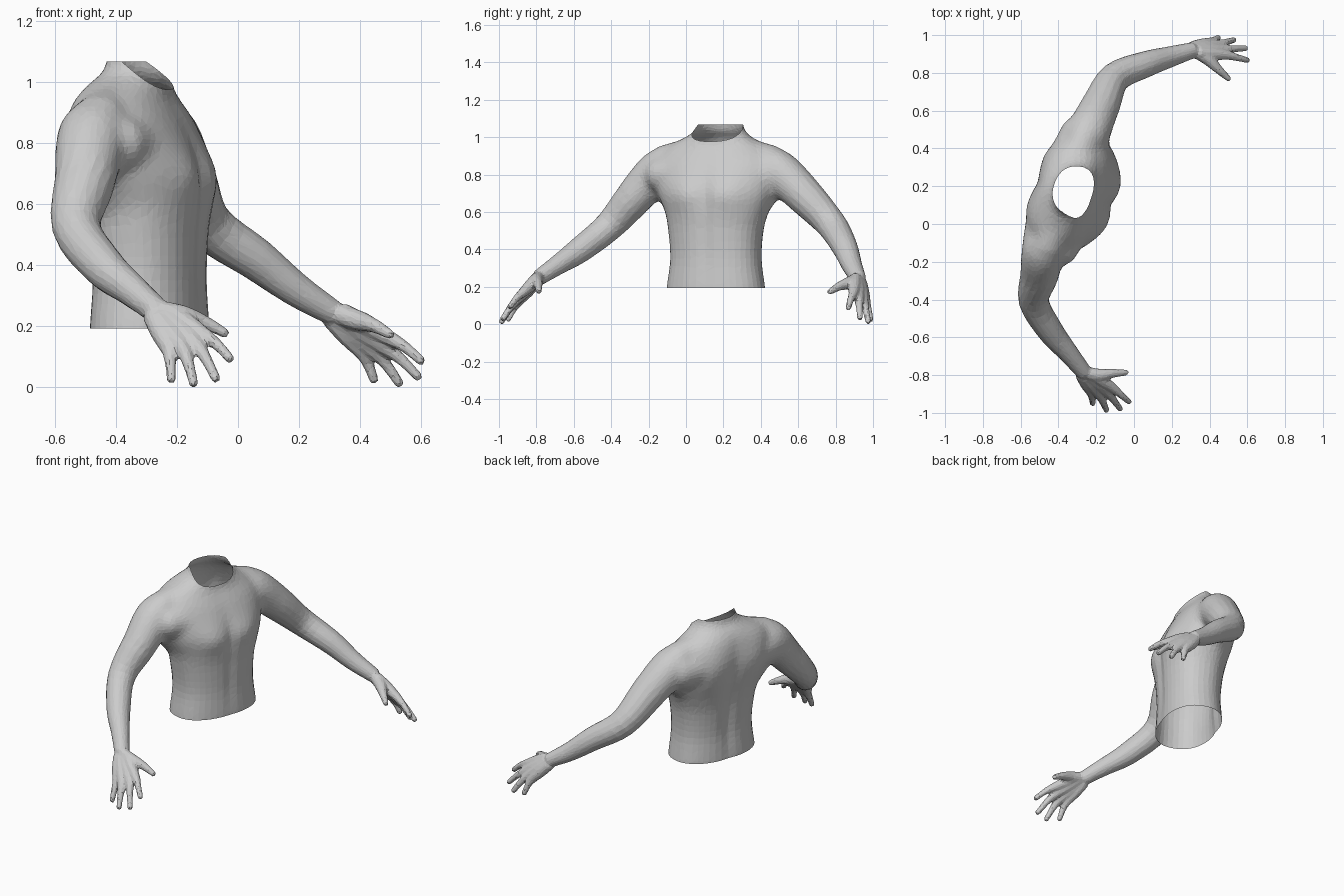
import bpy, bmesh, math
from mathutils import Vector

if "Cube" in bpy.data.objects:
    bpy.data.objects.remove(bpy.data.objects["Cube"])

bm = bmesh.new()
YAW = math.radians(-19)
FWD = Vector((math.cos(YAW), math.sin(YAW), 0))      # chest direction
SIDE = Vector((-math.sin(YAW), math.cos(YAW), 0))    # toward the left shoulder


def loft(rings):
    """Skin a closed solid through rings of equal point count."""
    vs = [[bm.verts.new(p) for p in r] for r in rings]
    n = len(vs[0])
    for a, b in zip(vs, vs[1:]):
        for i in range(n):
            bm.faces.new((a[i], a[(i + 1) % n], b[(i + 1) % n], b[i]))
    bm.faces.new(vs[0][::-1])
    bm.faces.new(vs[-1])


def spline(pts, steps):
    """Catmull-Rom interpolation of tuples of any length."""
    p = [Vector(q) for q in pts]
    p = [2 * p[0] - p[1]] + p + [2 * p[-1] - p[-2]]
    out = []
    for i in range(1, len(p) - 2):
        a, b, c, d = p[i - 1:i + 3]
        for k in range(steps):
            t = k / steps
            out.append(0.5 * (2 * b + (c - a) * t + (2 * a - 5 * b + 4 * c - d) * t * t
                              + (3 * b - a - 3 * c + d) * t ** 3))
    return out + [p[-2]]


def tube(pts, steps=3, sides=12):
    """Round limb through (x, y, z, radius) points, with domed ends."""
    s = spline(pts, steps)
    c = [q.to_3d() for q in s]
    r = [q[3] for q in s]
    t0, t1 = (c[0] - c[1]).normalized(), (c[-1] - c[-2]).normalized()
    c = [c[0] + t0 * r[0] * .6] + c + [c[-1] + t1 * r[-1] * .6]
    r = [r[0] * .6] + r + [r[-1] * .6]
    rings = []
    for i, q in enumerate(c):
        t = (c[min(i + 1, len(c) - 1)] - c[max(i - 1, 0)]).normalized()
        u = t.cross(Vector((0.3, 0.2, 1))).normalized()
        v = t.cross(u)
        rings.append([q + r[i] * (u * math.cos(a) + v * math.sin(a))
                      for a in (2 * math.pi * k / sides for k in range(sides))])
    loft(rings)


def bump(x, centre, width):
    return math.exp(-((x - centre) / width) ** 2)


# Torso: z, centre x, centre y, half width, half depth
torso = [(.10, -.29, .16, .275, .178), (.20, -.29, .16, .267, .178), (.35, -.29, .16, .248, .172),
         (.50, -.295, .16, .258, .182), (.60, -.30, .165, .283, .195), (.70, -.315, .165, .325, .203),
         (.80, -.335, .165, .34, .195), (.88, -.35, .165, .33, .174), (.95, -.362, .168, .275, .145),
         (1.0, -.35, .175, .185, .127), (1.045, -.328, .18, .135, .108), (1.16, -.315, .18, .118, .097)]
rings = []
for z, cx, cy, w, d in spline([list(q) for q in torso], 4):
    ring = []
    e = .88 if z < .9 else min(1, .88 + (z - .9))
    for k in range(40):
        a = 2 * math.pi * k / 40
        ca, sa = math.cos(a), math.sin(a)
        f = d * math.copysign(abs(ca) ** e, ca)
        s = w * math.copysign(abs(sa) ** e, sa)
        if ca > 0:      # pectorals, breastbone and belly line
            f += .026 * bump(abs(s), .13, .10) * bump(z, .70, .085) * ca
            f -= .010 * bump(s, 0, .03) * bump(z, .55, .3)
        else:           # spine groove and shoulder blades
            f += .022 * bump(s, 0, .045) * bump(z, .55, .35)
            f -= .018 * bump(abs(s), .16, .08) * bump(z, .8, .12)
        ring.append(Vector((cx, cy, z)) + FWD * f + SIDE * s)
    rings.append(ring)
loft(rings)

# Arms: shoulder, upper arm, elbow, forearm, wrist
right_arm = [(-.42, -.03, .85, .09), (-.475, -.135, .825, .118), (-.50, -.27, .685, .102),
             (-.53, -.41, .525, .080), (-.44, -.57, .395, .069), (-.35, -.68, .32, .054), (-.265, -.785, .25, .043)]
left_arm = [(-.30, .37, .85, .09), (-.245, .48, .825, .118), (-.175, .63, .69, .102),
            (-.10, .775, .535, .082), (.06, .845, .42, .070), (.19, .885, .32, .056), (.31, .92, .245, .043)]
# Muscle bridges from torso to shoulder: trapezius, shoulder blade, pectoral, side of back
right_muscles = [[(-.385, .10, .945, .075), (-.46, -.12, .86, .10)], [(-.46, .08, .81, .105), (-.485, -.12, .80, .112)],
                 [(-.28, .03, .79, .085), (-.40, -.15, .80, .095)], [(-.40, .0, .60, .085), (-.45, -.10, .77, .105)]]
left_muscles = [[(-.345, .25, .945, .075), (-.26, .46, .86, .10)], [(-.39, .28, .81, .105), (-.275, .49, .80, .112)],
                [(-.22, .30, .79, .085), (-.225, .48, .80, .098)], [(-.27, .34, .60, .085), (-.25, .44, .77, .105)]]
# Fingers as (knuckle, tip), index to little
right_fingers = [((-.11, -.87, .17), (-.025, -.942, .092)), ((-.135, -.895, .138), (-.072, -.98, .027)),
                 ((-.178, -.91, .12), (-.145, -.987, .011)), ((-.225, -.895, .12), (-.218, -.952, .024))]
left_fingers = [((.49, .895, .165), (.603, .867, .085)), ((.48, .925, .132), (.592, .93, .033)),
                ((.447, .95, .117), (.53, .975, .011)), ((.405, .962, .117), (.447, .987, .022))]
right_thumb = [(-.25, -.79, .25, .034), (-.18, -.80, .235, .034), (-.11, -.79, .212, .024), (-.04, -.787, .176, .016)]
left_thumb = [(.33, .91, .24, .034), (.39, .875, .22, .035), (.445, .82, .203, .024), (.502, .768, .172, .016)]

for arm, muscles, fingers, thumb in ((right_arm, right_muscles, right_fingers, right_thumb),
                                     (left_arm, left_muscles, left_fingers, left_thumb)):
    tube(arm, 4, 16)
    tube(thumb)
    for muscle in muscles:
        tube(muscle)
    wrist = Vector(arm[-1][:3])
    middle = sum((Vector(k) for k, t in fingers), Vector()) / 4
    for knuckle, tip in fingers:
        k, t = Vector(knuckle), Vector(tip)
        root = wrist.lerp(middle, .12) + (k - middle) * .4     # spread palm
        mid = k.lerp(t, .5) + Vector((0, 0, .008))             # slight curl
        tube([(*root, .034), (*root.lerp(k, .5), .034), (*k, .026), (*mid, .019), (*t, .016)])

bmesh.ops.recalc_face_normals(bm, faces=bm.faces)
mesh = bpy.data.meshes.new("torso_with_arms")
bm.to_mesh(mesh)
bm.free()
body = bpy.data.objects.new("torso_with_arms", mesh)
bpy.context.collection.objects.link(body)
bpy.context.view_layer.objects.active = body
body.select_set(True)


def apply(kind, **settings):
    m = body.modifiers.new(kind.lower(), kind)
    for key, value in settings.items():
        setattr(m, key, value)
    bpy.ops.object.modifier_apply(modifier=m.name)


# Fuse the parts into one skin, blend the shoulders, reduce to a faceted mesh
apply('REMESH', mode='VOXEL', voxel_size=.0075)
group = body.vertex_groups.new(name="shoulders")
centres = [Vector((-.41, -.03, .82)), Vector((-.28, .37, .82))]
for v in body.data.vertices:
    dist = min((v.co - c).length for c in centres)
    if dist < .32:
        group.add([v.index], min(1, (.32 - dist) / .08), 'REPLACE')
apply('SMOOTH', factor=.5, iterations=110, vertex_group="shoulders")
apply('SMOOTH', factor=.5, iterations=5)
apply('DECIMATE', ratio=.06)

# Open the waist and the scooped neckline
bm = bmesh.new()
bm.from_mesh(body.data)
hips = Vector((-.29, .16))
for co, no in (((0, 0, .193), (0, 0, -1)), ((0, 0, 1.068), (0, 0, 1)), ((-.22, .15, .975), (.56, -.19, .8))):
    faces = []
    for f in bm.faces:
        c = f.calc_center_median()
        if (c.xy - hips).length < .4 and (c.z < .3 if no[2] < 0 else c.z > .93):
            faces.append(f)
    geom = set(faces) | {e for f in faces for e in f.edges} | {v for f in faces for v in f.verts}
    if no[0]:   # keep the sloped cut inside the neck
        geom = {g for g in geom if all((v.co.xy - Vector((-.32, .18))).length < .2
                                       for v in ([g] if isinstance(g, bmesh.types.BMVert) else g.verts))}
    bmesh.ops.bisect_plane(bm, geom=list(geom), plane_co=co, plane_no=no, clear_outer=True)
bm.to_mesh(body.data)
bm.free()
bpy.ops.object.shade_flat()
